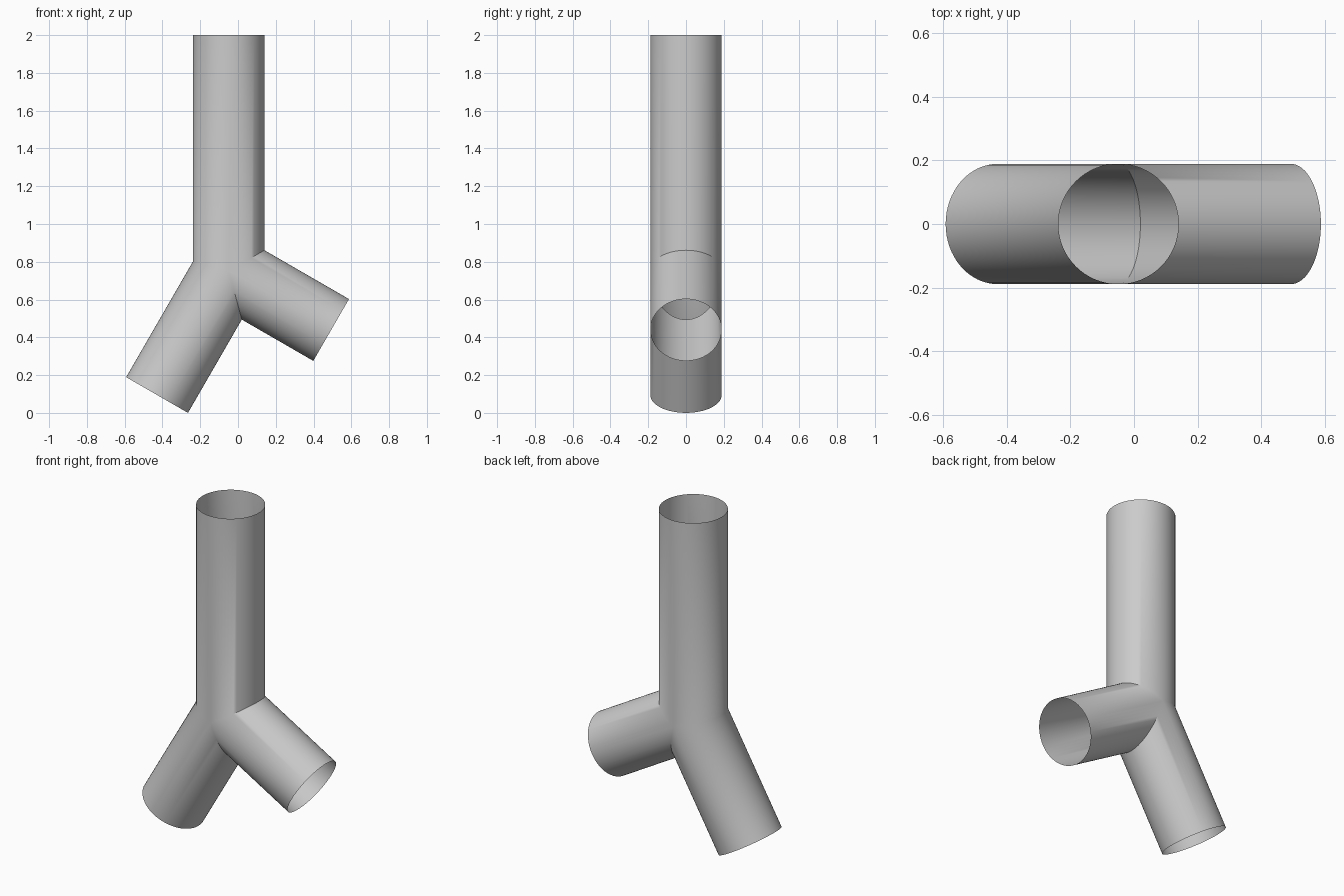
import bpy, bmesh
from math import radians, sin, cos, tan, tau
from mathutils import Vector

cube = bpy.data.objects.get("Cube")
if cube:
    bpy.data.objects.remove(cube, do_unlink=True)

RADIUS, SIDES = 0.189, 64
JOINT = Vector((-0.049, 0, 0.752))
DEPTH = Vector((0, 1, 0))

# Pipe arms in clockwise order: angle from straight up, length from the joint
ARMS = [(0, 1.248), (120, 0.626), (210, 0.759)]

grey = bpy.data.materials.new("plain grey")
grey.use_nodes = True
colour = (0.6, 0.6, 0.6, 1)
grey.diffuse_color = colour
grey.node_tree.nodes["Principled BSDF"].inputs["Base Color"].default_value = colour


def mitre_slope(a, b):
    """Slope of the mitre cut between an arm and the next one clockwise."""
    return 1 / tan(radians((b - a) % 360) / 2)


def add_arm(bm, index):
    """Open tube whose inner end is mitred against both neighbours."""
    angle, length = ARMS[index]
    after = mitre_slope(angle, ARMS[(index + 1) % 3][0])
    before = mitre_slope(ARMS[index - 1][0], angle)
    axis = Vector((sin(radians(angle)), 0, cos(radians(angle))))
    side = DEPTH.cross(axis)
    inner, outer = [], []
    for i in range(SIDES):
        turn = tau * i / SIDES
        s = RADIUS * cos(turn)
        rim = JOINT + side * s + DEPTH * RADIUS * sin(turn)
        start = s * after if s > 0 else -s * before
        inner.append(bm.verts.new(rim + axis * start))
        outer.append(bm.verts.new(rim + axis * length))
    for i in range(SIDES):
        j = (i + 1) % SIDES
        bm.faces.new((inner[i], inner[j], outer[j], outer[i]))


# One welded pipe, open at all three ends
bm = bmesh.new()
for k in range(len(ARMS)):
    add_arm(bm, k)
bmesh.ops.remove_doubles(bm, verts=bm.verts, dist=0.0005)
mesh = bpy.data.meshes.new("branching_pipe")
bm.to_mesh(mesh)
bm.free()
mesh.materials.append(grey)

pipe = bpy.data.objects.new("branching_pipe", mesh)
bpy.context.collection.objects.link(pipe)
bpy.context.view_layer.objects.active = pipe
pipe.select_set(True)
bpy.ops.object.shade_smooth_by_angle(angle=radians(35))
